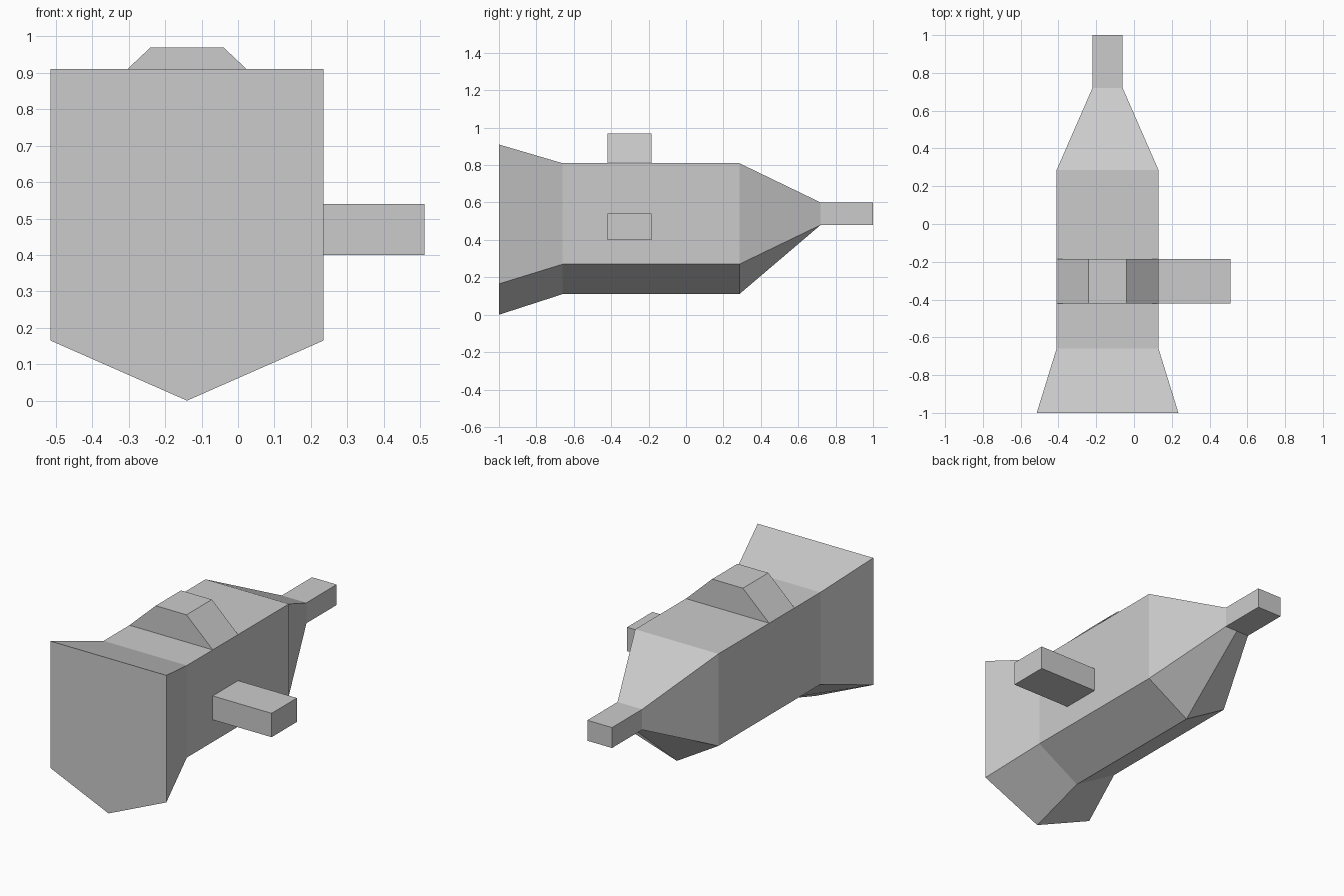
import bpy, bmesh

if "Cube" in bpy.data.objects:
    bpy.data.objects.remove(bpy.data.objects["Cube"])

CX = -0.14  # centre line of the body


def loft(name, rings, cap_start=True):
    """Skin a list of matching vertex rings and cap the ends."""
    bm = bmesh.new()
    loops = [[bm.verts.new(p) for p in ring] for ring in rings]
    n = len(loops[0])
    for a, b in zip(loops, loops[1:]):
        for i in range(n):
            j = (i + 1) % n
            bm.faces.new((a[i], a[j], b[j], b[i]))
    if cap_start:
        bm.faces.new(loops[0][::-1])
    bm.faces.new(loops[-1])
    bmesh.ops.recalc_face_normals(bm, faces=bm.faces)
    mesh = bpy.data.meshes.new(name)
    bm.to_mesh(mesh)
    bm.free()
    obj = bpy.data.objects.new(name, mesh)
    bpy.context.collection.objects.link(obj)
    return obj


def section(y, half, top, low, keel):
    """Five-sided cross-section: flat top, straight sides, V-shaped keel."""
    return [(CX - half, y, top), (CX - half, y, low), (CX, y, keel),
            (CX + half, y, low), (CX + half, y, top)]


# Body: flared front, straight middle, tapered tail and square tip
loft("body", [
    section(-1.00, 0.375, 0.91, 0.165, 0.0),
    section(-0.66, 0.27, 0.81, 0.27, 0.11),
    section(0.285, 0.27, 0.81, 0.27, 0.11),
    section(0.72, 0.08, 0.60, 0.48, 0.48),
    section(1.00, 0.08, 0.60, 0.48, 0.48),
])

Y0, Y1 = -0.42, -0.185  # shared depth of the ridge and side arm

# Top ridge: tapers in x from the full body width
loft("top_ridge", [
    [(CX - w, Y0, z), (CX + w, Y0, z), (CX + w, Y1, z), (CX - w, Y1, z)]
    for w, z in ((0.27, 0.81), (0.10, 0.97))], cap_start=False)

# Side arm: plain bar out of the right side
loft("side_arm", [
    [(x, Y0, 0.40), (x, Y1, 0.40), (x, Y1, 0.54), (x, Y0, 0.54)]
    for x in (0.13, 0.512)], cap_start=False)
